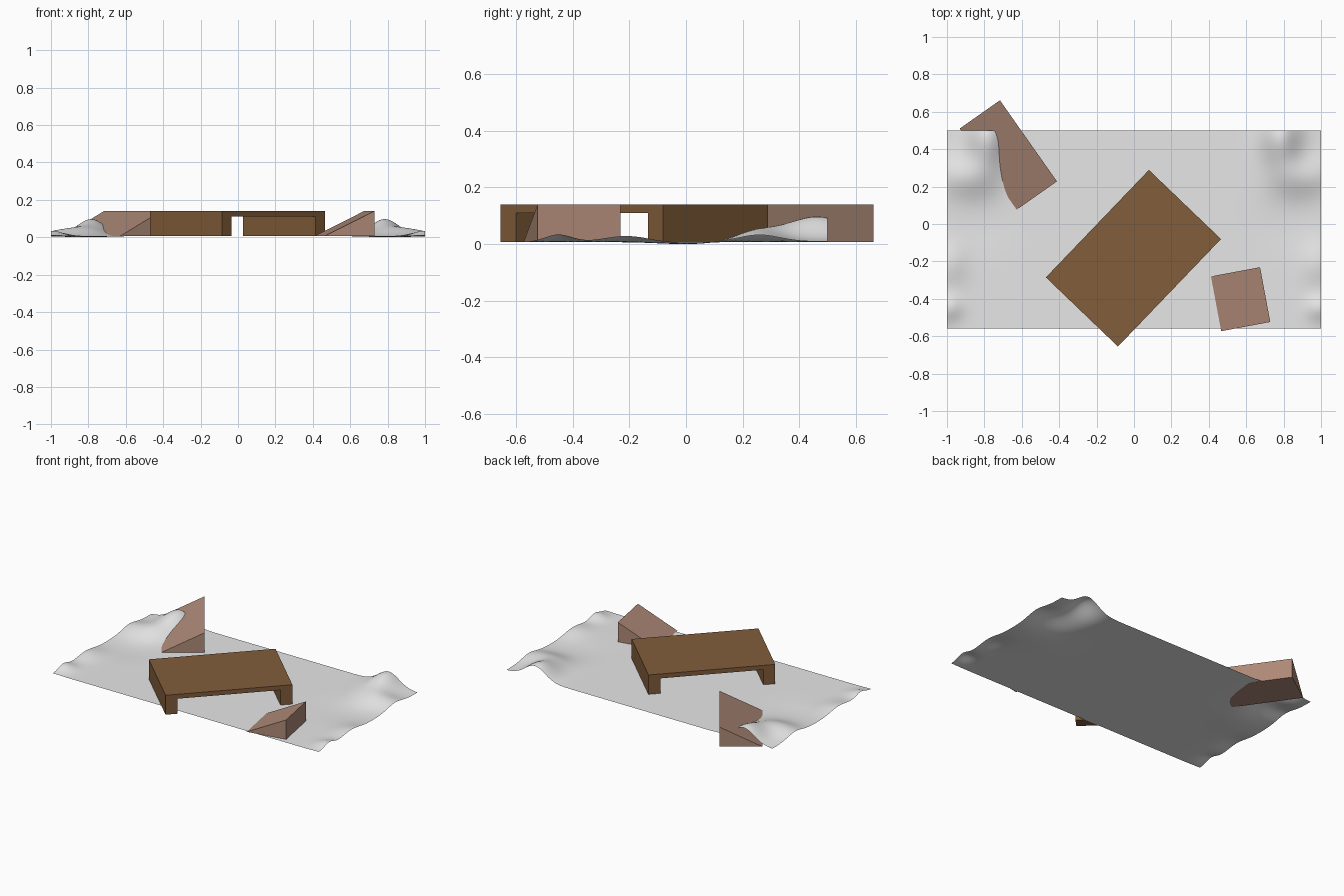
import bpy, bmesh, math
from mathutils import Vector

cube = bpy.data.objects.get("Cube")
if cube:
    bpy.data.objects.remove(cube, do_unlink=True)


def material(name, rgb):
    m = bpy.data.materials.new(name)
    m.use_nodes = True
    m.diffuse_color = (*rgb, 1)
    bsdf = next(n for n in m.node_tree.nodes if n.type == "BSDF_PRINCIPLED")
    bsdf.inputs["Base Color"].default_value = (*rgb, 1)
    return m


snow = material("snow white", (0.8, 0.8, 0.8))
dark_wood = material("dark wood", (0.225, 0.11, 0.044))
pale_wood = material("pale wood", (0.42, 0.25, 0.185))


def finish(bm, name, mat):
    bmesh.ops.recalc_face_normals(bm, faces=bm.faces)
    mesh = bpy.data.meshes.new(name)
    bm.to_mesh(mesh)
    bm.free()
    mesh.materials.append(mat)
    obj = bpy.data.objects.new(name, mesh)
    bpy.context.collection.objects.link(obj)
    return obj


def extruded(name, profile, depth, mat, location, angle):
    """Extrude an x-z profile along y, centred, then turn about z."""
    bm = bmesh.new()
    face = bm.faces.new([bm.verts.new((x, -depth / 2, z)) for x, z in profile])
    new = bmesh.ops.extrude_face_region(bm, geom=[face])["geom"]
    moved = [v for v in new if isinstance(v, bmesh.types.BMVert)]
    bmesh.ops.translate(bm, verts=moved, vec=(0, depth, 0))
    obj = finish(bm, name, mat)
    obj.location = (*location, 0)
    obj.rotation_euler.z = math.radians(angle)
    return obj


FLOOR, TOP = 0.008, 0.14

# Bridge-like platform: slab with a full-depth leg at each end
half, leg, under = 0.398, 0.075, 0.11
side = [(half, TOP), (half, FLOOR), (half - leg, FLOOR), (half - leg, under)]
profile = side + [(-x, z) for x, z in reversed(side)]
extruded("platform", profile, 0.534, dark_wood, (-0.003, -0.183), 46.2)


# Wedge ramps, rising along their local +x
def ramp(name, run, width, location, angle):
    wedge = [(-run / 2, FLOOR), (run / 2, FLOOR), (run / 2, TOP)]
    extruded(name, wedge, width, pale_wood, location, angle)


ramp("long_ramp", 0.263, 0.53, (-0.672, 0.369), 35.1)
ramp("short_ramp", 0.267, 0.298, (0.57, -0.402), 10.6)

# Snow field: centre x (mirrored), centre y, height, spread x, spread y
mounds = [
    (0.785, 0.465, 0.09, 0.075, 0.115),
    (0.87, 0.25, 0.036, 0.10, 0.075),
    (0.99, 0.27, 0.010, 0.06, 0.07),
    (0.98, -0.21, 0.022, 0.06, 0.08),
    (0.99, -0.45, 0.027, 0.05, 0.048),
    (0.82, 0.0, -0.007, 0.12, 0.10),
]


def snow_height(x, y):
    z = 0.007
    for cx, cy, h, sx, sy in mounds:
        z += h * math.exp(-((abs(x) - cx) / sx) ** 2 / 2 - ((y - cy) / sy) ** 2 / 2)
    return max(z, 0)


bm = bmesh.new()
bmesh.ops.create_grid(bm, x_segments=120, y_segments=64, size=1)
for v in bm.verts:
    x, y = v.co.x, v.co.y * 0.53 - 0.03
    v.co = Vector((x, y, snow_height(x, y)))
ground = finish(bm, "snow_field", snow)
if ground.data.polygons[0].normal.z < 0:
    ground.data.flip_normals()
ground.data.shade_smooth()
